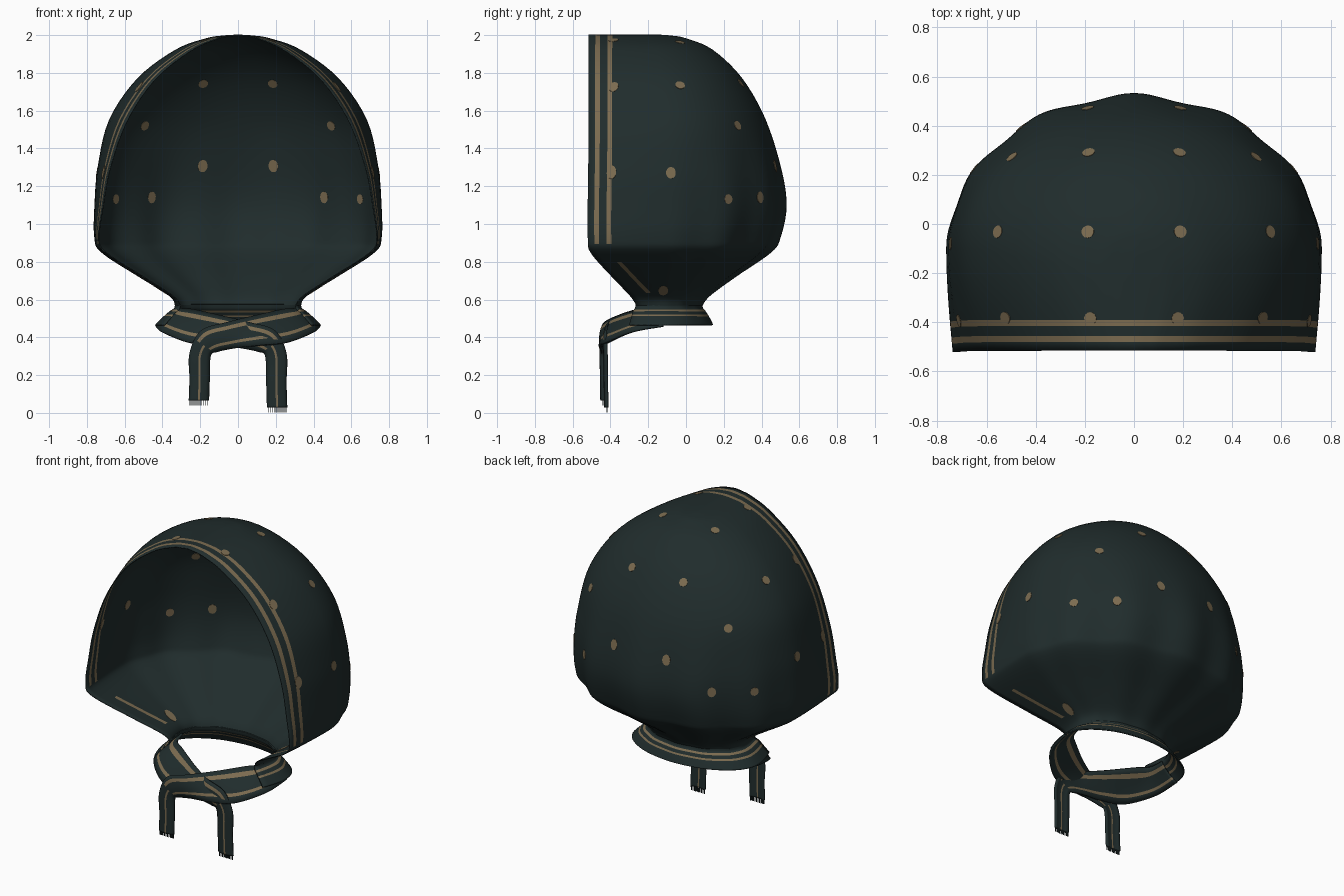
import bpy, bmesh, math
from mathutils import Vector, Matrix
from mathutils.bvhtree import BVHTree

if "Cube" in bpy.data.objects:
    bpy.data.objects.remove(bpy.data.objects["Cube"])

def material(name, rgb):
    m = bpy.data.materials.new(name)
    m.diffuse_color = (*rgb, 1)
    m.use_nodes = True
    m.node_tree.nodes["Principled BSDF"].inputs["Base Color"].default_value = m.diffuse_color
    return m

CLOTH = material("dark green cloth", (0.0145, 0.0255, 0.0255))
TAN = material("tan print", (0.20, 0.148, 0.08))

def catmull(pts, steps):
    """Smooth curve through tuples of any length."""
    p = [pts[0]] + list(pts) + [pts[-1]]
    out = []
    for i in range(1, len(p) - 2):
        for k in range(steps):
            t = k / steps
            out.append([0.5 * (2*b + (c-a)*t + (2*a-5*b+4*c-d)*t*t + (3*b-a-3*c+d)*t**3)
                        for a, b, c, d in zip(p[i-1], p[i], p[i+1], p[i+2])])
    out.append(list(pts[-1]))
    return out

def finish(bm, name, thick=0):
    me = bpy.data.meshes.new(name)
    bm.to_mesh(me)
    bm.free()
    me.materials.append(CLOTH)
    me.materials.append(TAN)
    ob = bpy.data.objects.new(name, me)
    bpy.context.collection.objects.link(ob)
    me.shade_smooth()
    if thick:
        s = ob.modifiers.new("cloth thickness", 'SOLIDIFY')
        s.thickness, s.offset = thick, 0
    return ob

def sheet(rows, is_tan):
    """Grid of points to faces; is_tan(row, column) picks the print colour."""
    bm = bmesh.new()
    vs = [[bm.verts.new(p) for p in r] for r in rows]
    for i in range(len(vs) - 1):
        for j in range(len(vs[0]) - 1):
            f = bm.faces.new((vs[i][j], vs[i][j+1], vs[i+1][j+1], vs[i+1][j]))
            f.material_index = int(is_tan(i, j))
            f.smooth = True
    bmesh.ops.remove_doubles(bm, verts=bm.verts, dist=0.0005)
    return bm

# Horizontal U-shaped slice: z, front half width, widest half width, front y, side y, back y
EDGE = [0, 0.035, 0.06, 0.10, 0.125]          # stripe borders behind the front edge
def u_slice(z, af, am, yf, ym, yb):
    half = []
    span = max(ym - yf, 0.13)
    ys = EDGE + [0.125 + (span - 0.125) * k / 5 for k in range(1, 5)]
    for d in ys:
        half.append((af + (am - af) * math.sin(math.pi/2 * d / span), yf + d))
    n = 36
    fold = min(1, max(0, (1.5 - z) / 0.6)) * min(1, max(0, (z - 0.45) / 0.25))
    for k in range(n + 1):
        th = math.pi/2 * k / n
        r = 1 + fold * 0.024 * (math.cos(th * 12) - 1 + math.sin(th)) * math.sin(th) ** 0.7
        half.append((am * math.cos(th) * r, ym + (yb - ym) * math.sin(th) * r))
    left = [(-x, y, z) for x, y in half]
    return left + [(x, y, z) for x, y in reversed(half[:-1])]

# Hood
HOOD = [(2.0, 0, 0, -.515, -.25, -.15), (1.995, .04, .08, -.515, -.23, -.08),
        (1.98, .11, .17, -.515, -.2, .0), (1.92, .245, .33, -.515, -.16, .14),
        (1.77, .435, .53, -.515, -.12, .295), (1.55, .585, .68, -.515, -.1, .42),
        (1.3, .675, .74, -.517, -.1, .495), (1.1, .713, .757, -.52, -.1, .52),
        (.93, .735, .758, -.52, -.1, .485), (.85, .70, .72, -.505, -.1, .435),
        (.72, .50, .52, -.39, -.12, .25), (.62, .345, .36, -.295, -.12, .12),
        (.565, .305, .33, -.26, -.12, .08)]
rows = [u_slice(*r) for r in catmull(HOOD, 5)]
last = len(rows[0]) - 2
def hood_print(i, j):
    d = min(j, last - j)
    return (i < 42 and d in (1, 3)) or (46 < i < 54 and d == 3)
bm = sheet(rows, hood_print)
tree = BVHTree.FromBMesh(bm)
finish(bm, "hood", 0.006)

# Printed dots, laid on the hood surface: x, y, z, stretch
DOTS = [(.19, -.03, 1.97, 1), (.56, -.03, 1.74, 1), (.19, .31, 1.76, 1), (.51, .29, 1.53, 1),
        (.19, .48, 1.31, 1.3), (.45, .38, 1.14, 1.2), (.62, .2, 1.13, 1), (.74, -.08, 1.27, 1.2),
        (.18, -.385, 1.98, 1), (.53, -.385, 1.73, 1.2), (.74, -.4, 1.28, 1.4),
        (.4, -.12, .66, 1.8)]
bm = bmesh.new()
for x, y, z, stretch in DOTS:
    for s in (1, -1):
        loc, nor, _, _ = tree.find_nearest(Vector((s * x, y, z)))
        rot = nor.to_track_quat('Z', 'Y').to_matrix().to_4x4()
        bmesh.ops.create_cone(bm, cap_ends=True, segments=14, radius1=.026, radius2=.026,
                              depth=.0098, matrix=Matrix.Translation(loc) @ rot
                              @ Matrix.Diagonal((1, stretch, 1, 1)))
for f in bm.faces:
    f.material_index = 1
dots = finish(bm, "printed_dots")
dots.data.shade_flat()

# Flared collar behind the neck
COLLAR = [(.575, .305, .33, -.265, -.12, .08), (.552, .31, .335, -.27, -.12, .085),
          (.535, .33, .36, -.28, -.12, .10), (.50, .36, .40, -.29, -.12, .122),
          (.465, .39, .435, -.30, -.12, .14)]
finish(sheet([u_slice(*r) for r in catmull(COLLAR, 4)], lambda i, j: i in (6, 7, 10)),
       "neck_collar", 0.008)

# Crossed ties: centre x, y, z and half-width vector x, y, z
TIE = [(.375, -.12, .51, -.06, 0, .05), (.35, -.245, .49, -.055, .04, .06),
       (.25, -.335, .46, -.015, .08, .085), (.10, -.40, .435, -.01, .05, .078),
       (-.04, -.43, .41, -.02, .01, .068), (-.15, -.435, .38, -.045, 0, .055),
       (-.20, -.432, .31, -.055, 0, .006), (-.203, -.43, .18, -.052, 0, 0),
       (-.207, -.428, .065, -.052, 0, 0)]
ACROSS = [-1, -.62, -.42, -.1, .1, .45, .72, 1]
def tie(name, side, dy, drop):
    rows = []
    for x, y, z, wx, wy, wz in catmull(TIE, 7):
        lower = drop * max(0, (.31 - z) / .25)
        sag = dy * min(1, max(0, (.35 - x) / .2))
        row = [(side * (x + wx*k), y + wy*k + sag - .012 * (1 - k*k), z + wz*k - lower)
               for k in ACROSS]
        rows.append(row if side > 0 else row[::-1])
    # Two stripes on the band, one thin stripe down the tail
    finish(sheet(rows, lambda i, j: j in (1, 5) if i < 38 else j == 3), name, 0.012)
    # Fringe threads at the tail end
    bm = bmesh.new()
    end = rows[-1]
    x0, x1, z = end[0][0], end[-1][0], end[0][2]
    for k in range(10):
        x = x0 + (x1 - x0) * (k + .5) / 10
        m = Matrix.Translation((x, end[0][1] - .003, z - .012)) @ Matrix.Diagonal((.004, .006, .028, 1))
        bmesh.ops.create_cube(bm, size=1, matrix=m)
    finish(bm, name + "_fringe").data.shade_flat()

tie("front_tie", 1, -.008, 0)
tie("under_tie", -1, .012, .037)
